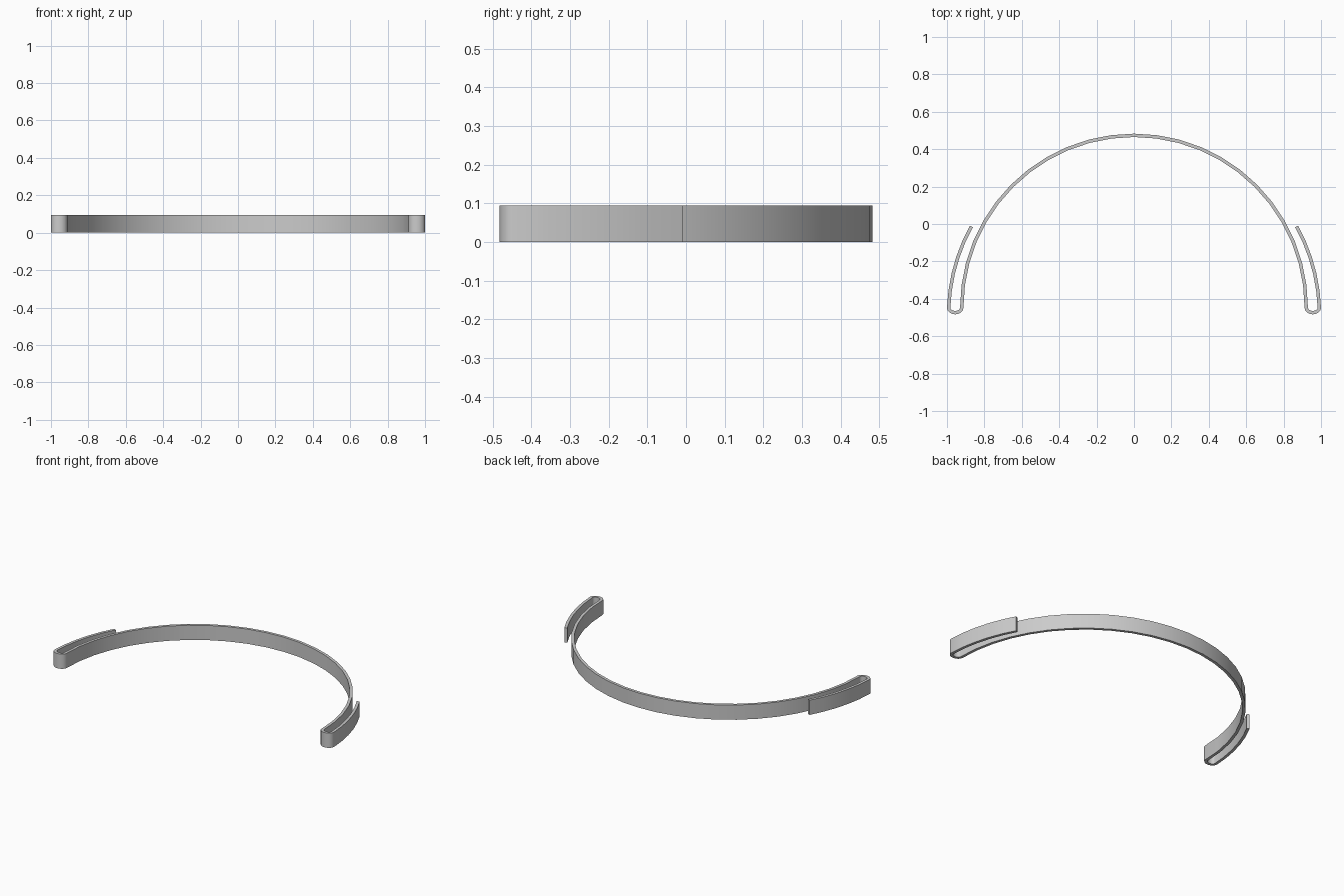
import bpy, bmesh
from math import sin, cos, pi, radians
from mathutils import Vector

if "Cube" in bpy.data.objects:
    bpy.data.objects.remove(bpy.data.objects["Cube"])

HEIGHT, THICK = 0.095, 0.018
CY = -0.447            # centre of the big arc
R_IN, R_OUT = 0.921, 0.991

# right half of the centre line: return arm, U bend, main arc
half = []
for i in range(6):
    t = i / 5
    a = radians(26.5) * (1 - t)
    r = 0.972 + (R_OUT - 0.972) * t
    half.append(Vector((r * cos(a), CY + r * sin(a))))
mid, rx = (R_IN + R_OUT) / 2, (R_OUT - R_IN) / 2
for i in range(1, 8):
    a = pi * i / 8
    half.append(Vector((mid + rx * cos(a), CY - 0.027 * sin(a))))
for i in range(13):
    a = pi / 2 * i / 12
    half.append(Vector((R_IN * cos(a), CY + R_IN * sin(a))))

# mirror to the left side
path = half + [Vector((-p.x, p.y)) for p in reversed(half[:-1])]


def normal(a, b):
    d = (b - a).normalized()
    return Vector((-d.y, d.x))


# sweep a rectangular section along the centre line with mitred corners
bm = bmesh.new()
rings = []
last = len(path) - 1
for i, p in enumerate(path):
    n1 = normal(path[max(i - 1, 0)], path[max(i, 1)])
    n2 = normal(path[min(i, last - 1)], path[min(i + 1, last)])
    n = (n1 + n2).normalized()
    off = n * (THICK / 2 / n.dot(n1))
    l, r = p + off, p - off
    rings.append([bm.verts.new((q.x, q.y, z)) for q, z in
                  ((l, 0), (r, 0), (r, HEIGHT), (l, HEIGHT))])
for a, b in zip(rings, rings[1:]):
    for k in range(4):
        m = (k + 1) % 4
        bm.faces.new((a[k], a[m], b[m], b[k]))
bm.faces.new(rings[0])
bm.faces.new(rings[-1])
bmesh.ops.recalc_face_normals(bm, faces=bm.faces)

mesh = bpy.data.meshes.new("hooked_band")
bm.to_mesh(mesh)
bm.free()
band = bpy.data.objects.new("hooked_band", mesh)
bpy.context.collection.objects.link(band)
bpy.context.view_layer.objects.active = band
band.select_set(True)
bpy.ops.object.shade_smooth_by_angle(angle=radians(30))
